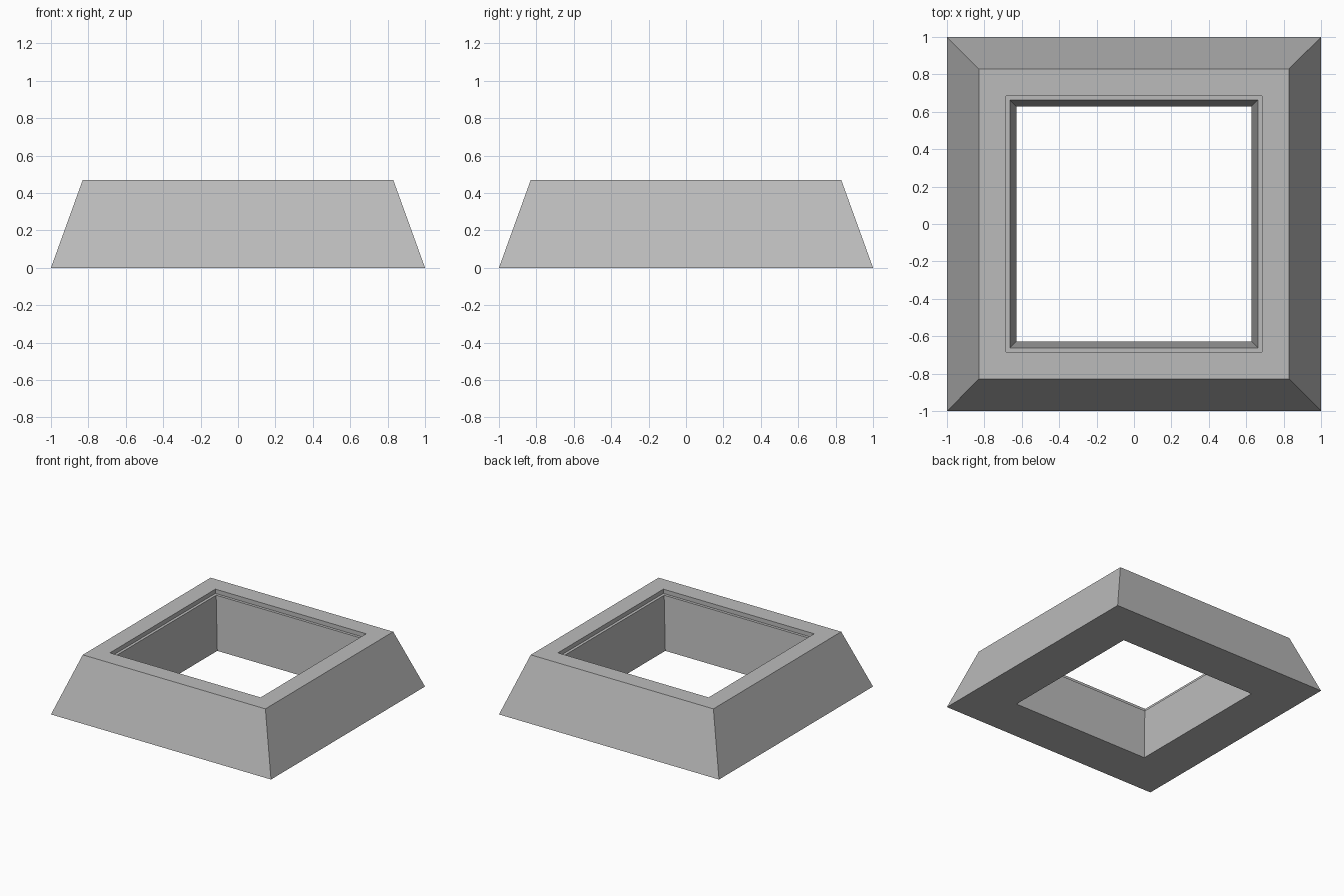
import bpy
import bmesh

if "Cube" in bpy.data.objects:
    bpy.data.objects.remove(bpy.data.objects["Cube"], do_unlink=True)

# Plain grey material
grey = bpy.data.materials.new("plain_grey")
grey.use_nodes = True
colour = (0.5, 0.5, 0.5, 1)
grey.diffuse_color = colour
grey.node_tree.nodes["Principled BSDF"].inputs["Base Color"].default_value = colour

# Closed cross-section (half width, height): sloped outside, flat rim,
# shallow recessed ledge and slightly tapered opening
profile = [(1, 0), (0.83, 0.47), (0.685, 0.47), (0.685, 0.435),
           (0.662, 0.435), (0.628, 0)]
corners = [(-1, -1), (1, -1), (1, 1), (-1, 1)]

# Sweep the section around the square
bm = bmesh.new()
loops = [[bm.verts.new((r * x, r * y, z)) for x, y in corners] for r, z in profile]
for i, lower in enumerate(loops):
    upper = loops[(i + 1) % len(loops)]
    for j in range(4):
        k = (j + 1) % 4
        bm.faces.new((lower[j], lower[k], upper[k], upper[j]))
bmesh.ops.recalc_face_normals(bm, faces=bm.faces)

mesh = bpy.data.meshes.new("square_base_frame")
bm.to_mesh(mesh)
bm.free()
mesh.materials.append(grey)
frame = bpy.data.objects.new("square_base_frame", mesh)
bpy.context.collection.objects.link(frame)
